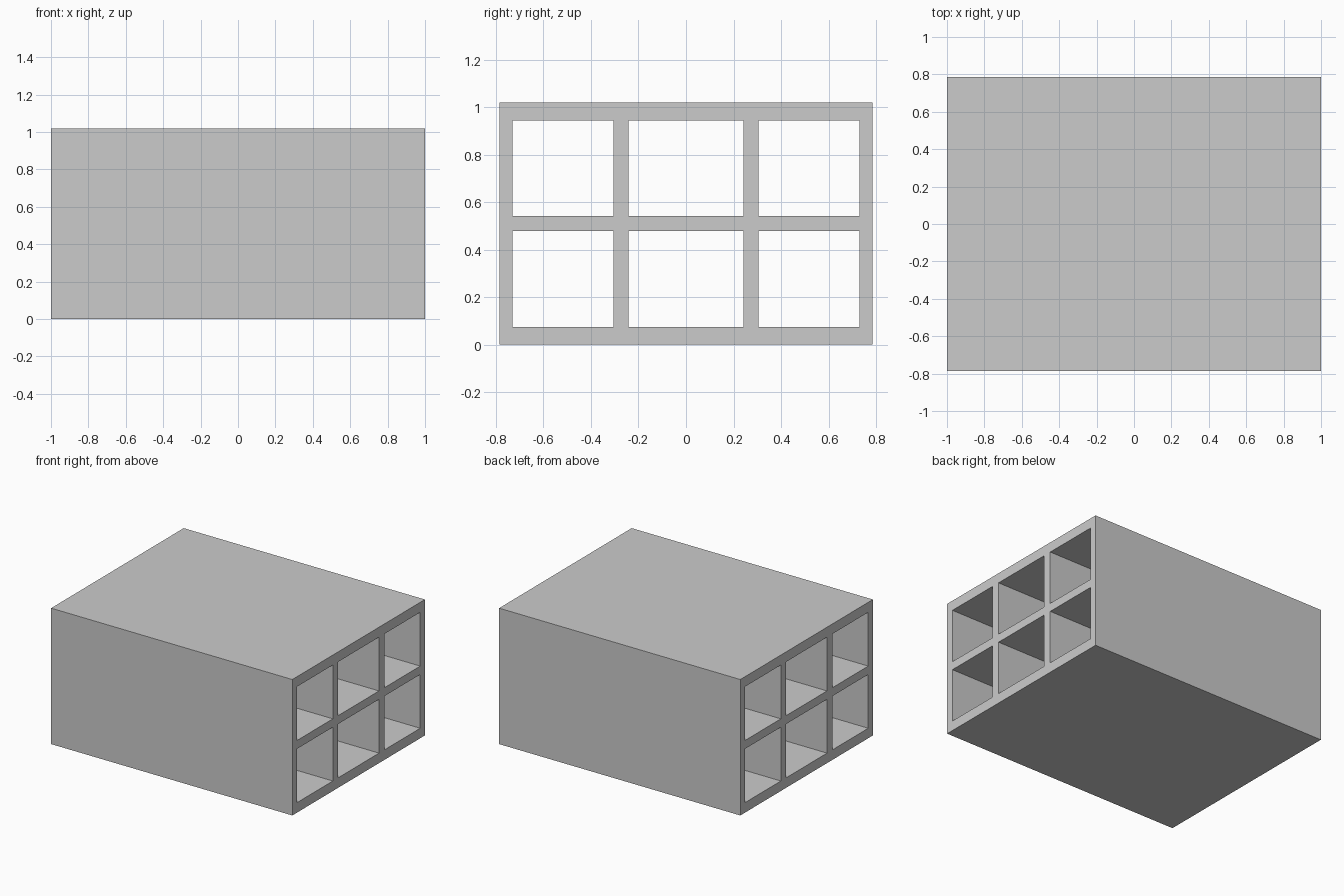
import bpy, bmesh

if "Cube" in bpy.data.objects:
    bpy.data.objects.remove(bpy.data.objects["Cube"])

HALF_LENGTH = 1.0
# Wall boundaries across the width and the height
ys = [-0.785, -0.73, -0.305, -0.242, 0.242, 0.305, 0.73, 0.785]
zs = [0.0, 0.075, 0.478, 0.541, 0.944, 1.019]

# End frame: every grid cell is solid except the odd/odd ones (six openings)
bm = bmesh.new()
grid = [[bm.verts.new((-HALF_LENGTH, y, z)) for z in zs] for y in ys]
for i in range(len(ys) - 1):
    for j in range(len(zs) - 1):
        if i % 2 and j % 2:
            continue
        bm.faces.new((grid[i][j], grid[i + 1][j], grid[i + 1][j + 1], grid[i][j + 1]))

# Extrude the frame along x into a block with six through-channels
ext = bmesh.ops.extrude_face_region(bm, geom=bm.faces[:], use_keep_orig=True)
moved = [g for g in ext["geom"] if isinstance(g, bmesh.types.BMVert)]
bmesh.ops.translate(bm, verts=moved, vec=(2 * HALF_LENGTH, 0, 0))
bmesh.ops.recalc_face_normals(bm, faces=bm.faces[:])

mesh = bpy.data.meshes.new("channel_block")
bm.to_mesh(mesh)
bm.free()
bpy.context.collection.objects.link(bpy.data.objects.new("channel_block", mesh))
